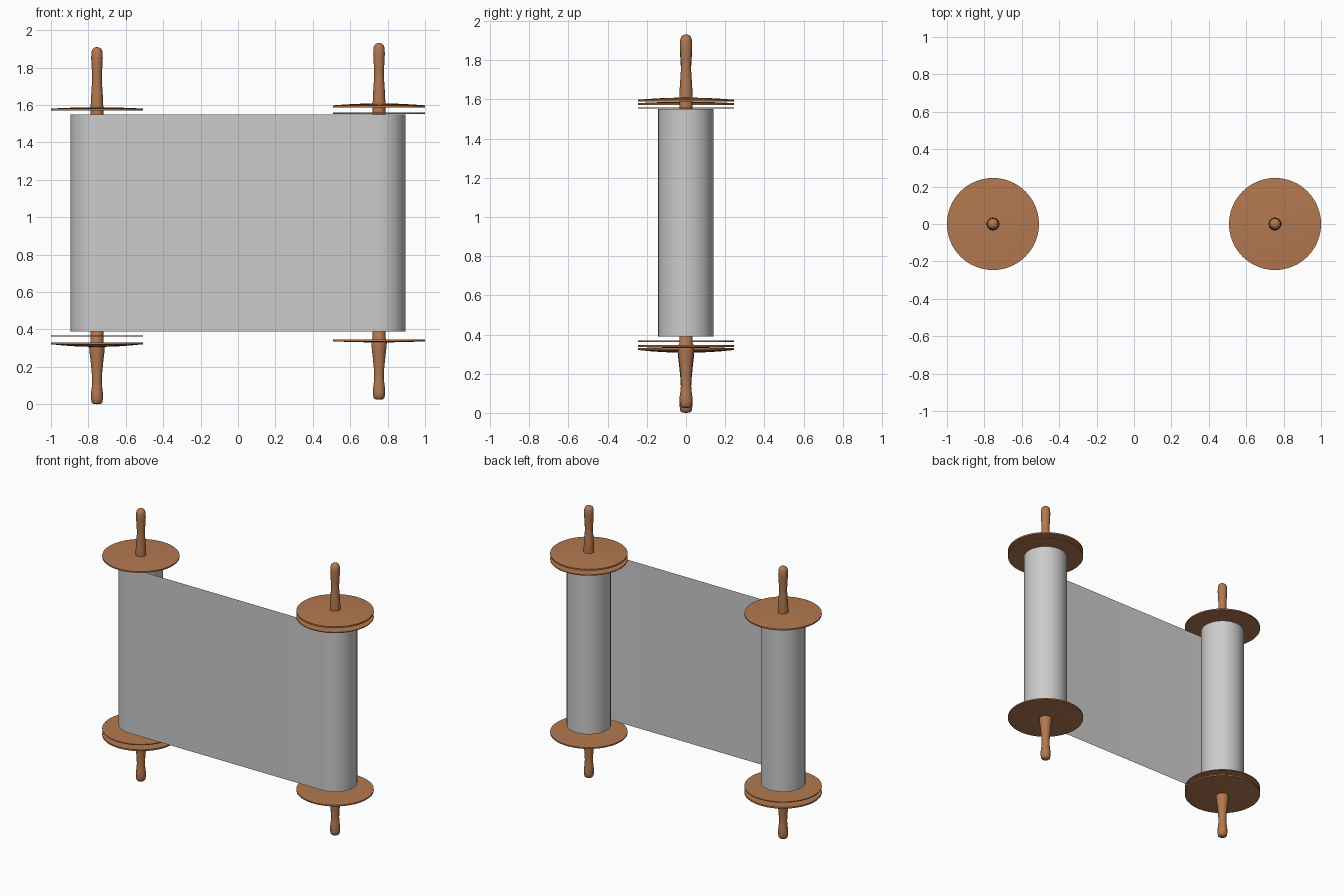
import bpy, bmesh
from math import sin, cos, pi, radians

if "Cube" in bpy.data.objects:
    bpy.data.objects.remove(bpy.data.objects["Cube"])

CX, DISC_R, ROLL_R = 0.754, 0.246, 0.142
wood = bpy.data.materials.new("wood")
wood.diffuse_color = (0.45, 0.19, 0.08, 1)
wood.use_nodes = True
wood.node_tree.nodes["Principled BSDF"].inputs["Base Color"].default_value = wood.diffuse_color


def make(name, verts, faces, mat=None):
    me = bpy.data.meshes.new(name)
    me.from_pydata(verts, [], faces)
    if mat:
        me.materials.append(mat)
    ob = bpy.data.objects.new(name, me)
    bpy.context.collection.objects.link(ob)
    me.shade_smooth()
    return ob


def lathe(name, profile, x, n=48, angle=35):
    """Revolve (radius, z) points, first and last on the axis, around x."""
    verts, faces = [], []
    for r, z in profile:
        for k in range(n):
            a = 2 * pi * k / n
            verts.append((x + r * cos(a), r * sin(a), z))
    for i in range(len(profile) - 1):
        for k in range(n):
            j = (k + 1) % n
            faces.append((i * n + k, i * n + j, (i + 1) * n + j, (i + 1) * n + k))
    ob = make(name, verts, faces, wood)
    bm = bmesh.new()
    bm.from_mesh(ob.data)
    bmesh.ops.remove_doubles(bm, verts=bm.verts, dist=1e-5)
    bmesh.ops.recalc_face_normals(bm, faces=bm.faces)
    bm.to_mesh(ob.data)
    bm.free()
    ob.data.set_sharp_from_angle(angle=radians(angle))
    return ob


# handle profiles: (radius, distance from tip)
top_handle = [(0, 0), (0.014, 0.003), (0.025, 0.012), (0.030, 0.028), (0.031, 0.06),
              (0.029, 0.10), (0.026, 0.15), (0.026, 0.18), (0.030, 0.24),
              (0.033, 0.29), (0.034, 0.33)]
low_handle = [(0, 0), (0.020, 0.002), (0.029, 0.010), (0.032, 0.03), (0.032, 0.06),
              (0.028, 0.09), (0.026, 0.12), (0.028, 0.17), (0.035, 0.24),
              (0.041, 0.29), (0.042, 0.315), (0.034, 0.33)]

for side, x, z0, z1 in (("left", -CX, 0.0, 1.91), ("right", CX, 0.025, 1.932)):
    # turned roller running through the scroll, with a handle at each end
    prof = [(r, z0 + d) for r, d in low_handle]
    prof += [(r, z1 - d) for r, d in reversed(top_handle)]
    lathe(side + "_roller", prof, x, 32, 50)


def disc(name, x, rim_z, thick, dome):
    """Thin disc; dome lifts the outer face (negative = downwards)."""
    s = 1 if dome >= 0 else -1
    out = rim_z + s * thick
    prof = [(0, rim_z), (DISC_R, rim_z), (DISC_R, out)]
    prof += [(DISC_R * t, out + dome * (1 - t * t)) for t in (0.75, 0.5, 0.25, 0)]
    lathe(name, prof, x, 64, 30)


# end discs: one is doubled at the left foot and the right head
disc("left_top_disc", -CX, 1.572, 0.009, 0.007)
disc("left_bottom_inner_disc", -CX, 0.363, 0.006, -0.0)
disc("left_bottom_outer_disc", -CX, 0.331, 0.010, -0.014)
disc("right_top_inner_disc", CX, 1.553, 0.006, 0.0)
disc("right_top_outer_disc", CX, 1.588, 0.010, 0.011)
disc("right_bottom_disc", CX, 0.346, 0.009, -0.006)

# one continuous sheet wound round both rollers
N = 64
path = []
for k in range(N + 1):
    a = -pi / 2 - 2 * pi + 2 * pi * k / N
    r = ROLL_R - 0.003 * (1 - k / N)
    path.append((-CX + r * cos(a), r * sin(a)))
for k in range(N + 1):
    a = -pi / 2 + 2 * pi * k / N
    r = ROLL_R - 0.003 * k / N
    path.append((CX + r * cos(a), r * sin(a)))
verts = [(px, py, z) for px, py in path for z in (0.39, 1.55)]
faces = [(2 * i, 2 * i + 2, 2 * i + 3, 2 * i + 1) for i in range(len(path) - 1)]
sheet = make("scroll_sheet", verts, faces)
sheet.data.set_sharp_from_angle(angle=radians(30))
